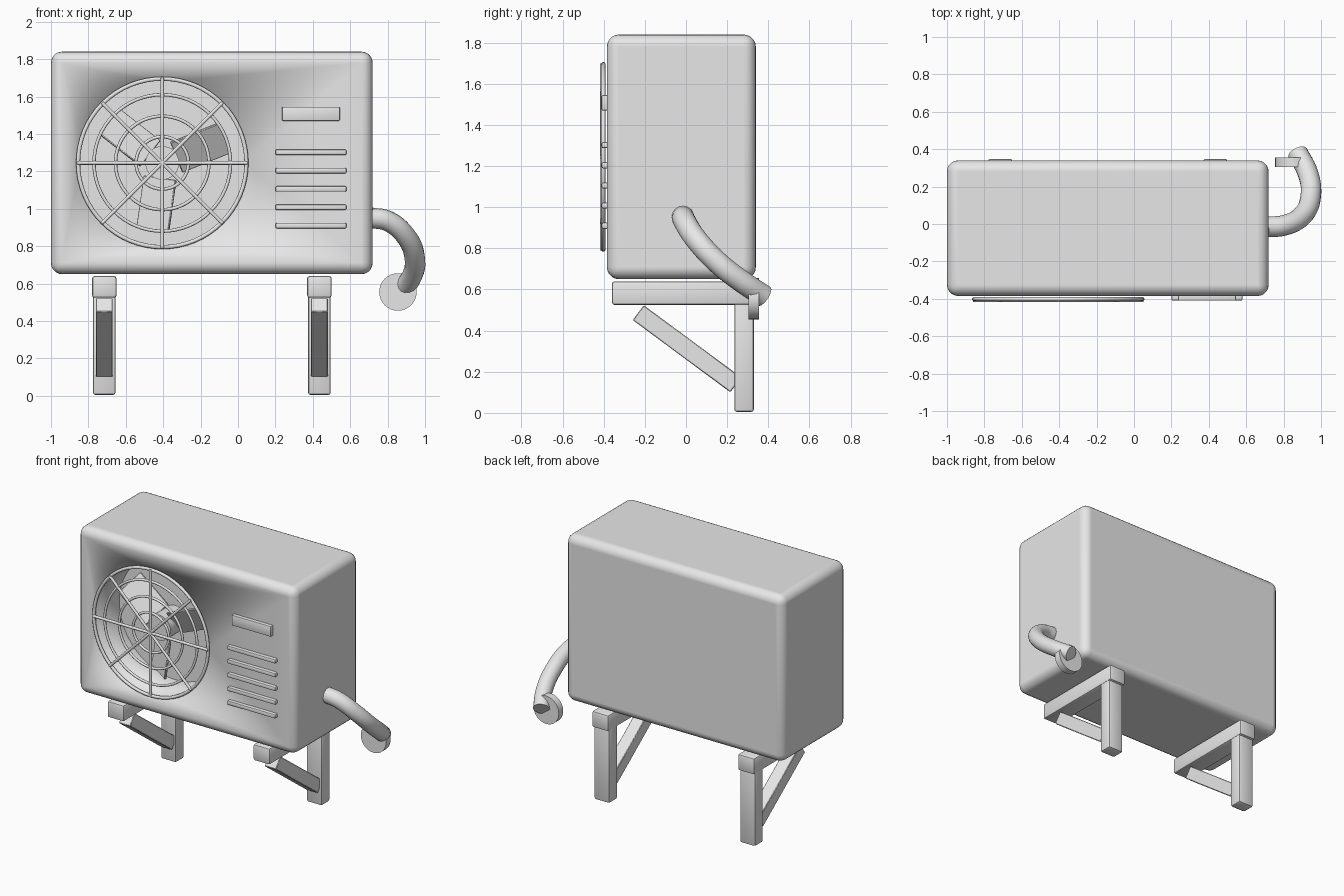
import bpy, bmesh, math
from mathutils import Vector, Matrix

cube = bpy.data.objects.get("Cube")
if cube:
    bpy.data.objects.remove(cube)

GREY = (0.8, 0.8, 0.8, 1)
mat = bpy.data.materials.new("light grey")
mat.use_nodes = True
mat.diffuse_color = GREY
mat.node_tree.nodes["Principled BSDF"].inputs["Base Color"].default_value = GREY

FRONT = -0.385          # front panel plane
BACK_OF_WELL = -0.13    # depth of the fan recess
FAN = Vector((-0.405, 0, 1.245))
WELL_R = 0.44


def finish(name, smooth=True):
    ob = bpy.context.object
    ob.name = ob.data.name = name
    ob.data.materials.append(mat)
    if smooth:
        bpy.ops.object.shade_smooth_by_angle(angle=math.radians(40))
    return ob


def box(name, lo, hi, bevel=0.012, segments=2):
    lo, hi = Vector(lo), Vector(hi)
    bpy.ops.mesh.primitive_cube_add(size=1, location=(lo + hi) / 2)
    ob = bpy.context.object
    bm = bmesh.new()
    bm.from_mesh(ob.data)
    bmesh.ops.scale(bm, vec=hi - lo, verts=bm.verts)
    bmesh.ops.bevel(bm, geom=bm.edges[:], offset=bevel, segments=segments,
                    profile=0.5, affect='EDGES')
    bm.to_mesh(ob.data)
    bm.free()
    return finish(name)


def rod(name, a, b, radius, sides=16):
    a, b = Vector(a), Vector(b)
    bpy.ops.mesh.primitive_cylinder_add(
        vertices=sides, radius=radius, depth=(b - a).length, location=(a + b) / 2,
        rotation=(b - a).to_track_quat('Z', 'Y').to_euler())
    return finish(name)


# Casing: rounded box with a round fan recess in the front panel
casing = box("casing", (-1, FRONT, 0.65), (0.72, 0.34, 1.84), 0.06, 5)
casing.data.transform(Matrix.Translation(casing.location))
casing.location = (0, 0, 0)
bm = bmesh.new()
bm.from_mesh(casing.data)
panel = min(bm.faces, key=lambda f: f.calc_center_median().y)
border = panel.edges[:]
bmesh.ops.delete(bm, geom=[panel], context='FACES_ONLY')
place = Matrix.Translation((FAN.x, FRONT, FAN.z)) @ Matrix.Rotation(math.pi / 2, 4, 'X')
circle = bmesh.ops.create_circle(bm, segments=48, radius=WELL_R, matrix=place)["verts"]
rim = list({e for v in circle for e in v.link_edges})
bmesh.ops.triangle_fill(bm, edges=border + rim, use_beauty=True, normal=(0, -1, 0))
wall = bmesh.ops.extrude_edge_only(bm, edges=rim)["geom"]
bmesh.ops.translate(bm, vec=(0, BACK_OF_WELL - FRONT, 0),
                    verts=[g for g in wall if isinstance(g, bmesh.types.BMVert)])
bmesh.ops.recalc_face_normals(bm, faces=bm.faces)
for f in bm.faces:
    f.smooth = True
for e in bm.edges:
    e.smooth = True
bm.to_mesh(casing.data)
bm.free()

# Flat sides stay flat, while the recess rim blends softly into the panel
me = casing.data
normals = [v.normal.copy() for v in me.vertices]
for p in me.polygons:
    if p.area > 0.5 and p.normal.y > -0.9:
        for i in p.vertices:
            normals[i] = p.normal.copy()
for v in me.vertices:
    from_axis = math.hypot(v.co.x - FAN.x, v.co.z - FAN.z)
    if abs(v.co.y - FRONT) < 0.001 and from_axis > WELL_R + 0.02:
        normals[v.index] = Vector((0, -1, 0))
me.normals_split_custom_set_from_vertices([tuple(n) for n in normals])

rod("recess_back", (FAN.x, BACK_OF_WELL, FAN.z), (FAN.x, BACK_OF_WELL + 0.01, FAN.z),
    WELL_R, 48)

# Fan: hub and three pitched blades
rod("fan_hub", (FAN.x, BACK_OF_WELL, FAN.z), (FAN.x, -0.31, FAN.z), 0.09, 32)
for k in range(3):
    blade = box(f"fan_blade_{k + 1}", (-0.14, -0.008, -0.1), (0.14, 0.008, 0.1), 0.004, 1)
    turn = math.radians(22 + 120 * k)
    blade.matrix_world = (Matrix.Translation((FAN.x, -0.24, FAN.z))
                          @ Matrix.Rotation(-turn, 4, 'Y')
                          @ Matrix.Translation((0.22, 0, 0))
                          @ Matrix.Rotation(math.radians(30), 4, 'X'))

# Grille: concentric rings and crossing bars
for k, radius in enumerate((0.45, 0.365, 0.25, 0.14)):
    bpy.ops.mesh.primitive_torus_add(
        major_segments=64, minor_segments=10, major_radius=radius,
        minor_radius=0.011 if k == 0 else 0.009,
        location=(FAN.x, -0.402, FAN.z), rotation=(math.pi / 2, 0, 0))
    finish(f"grille_ring_{k + 1}")
for k in range(4):
    a = math.pi * k / 4
    arm = Vector((math.cos(a), 0, math.sin(a))) * 0.455
    mid = Vector((FAN.x, -0.408, FAN.z))
    rod(f"grille_bar_{k + 1}", mid - arm, mid + arm, 0.01, 10)

# Control plate and vent slats
box("control_plate", (0.235, -0.41, 1.47), (0.545, -0.37, 1.545), 0.006)
for k in range(5):
    z = 1.302 - 0.098 * k
    box(f"vent_slat_{k + 1}", (0.2, -0.41, z - 0.015), (0.58, -0.37, z + 0.015), 0.008)

# Brackets: beam, rear post and diagonal strut on each side
for side, x in (("right", -0.715), ("left", 0.435)):
    box(f"{side}_beam", (x - 0.065, -0.36, 0.525), (x + 0.065, 0.348, 0.64))
    box(f"{side}_post", (x - 0.06, 0.235, 0.005), (x + 0.06, 0.33, 0.6))
    strut = box(f"{side}_strut", (-0.045, -0.295, -0.045), (0.045, 0.295, 0.045), 0.004, 1)
    strut.location = (x, 0.005, 0.312)
    strut.rotation_euler.x = -math.atan2(0.355, 0.48)

# Hose curving from the side to the rear
curve = bpy.data.curves.new("hose", 'CURVE')
curve.dimensions = '3D'
curve.bevel_depth = 0.055
curve.bevel_resolution = 6
curve.use_fill_caps = True
path = [(0.71, -0.015, 0.952), (0.8, -0.008, 0.935), (0.9, 0.045, 0.85),
        (0.945, 0.15, 0.735), (0.93, 0.27, 0.64), (0.875, 0.38, 0.567)]
spline = curve.splines.new('BEZIER')
spline.bezier_points.add(len(path) - 1)
for point, co in zip(spline.bezier_points, path):
    point.co = co
    point.handle_left_type = point.handle_right_type = 'AUTO'
hose = bpy.data.objects.new("hose", curve)
bpy.context.collection.objects.link(hose)
bpy.ops.object.select_all(action='DESELECT')
hose.select_set(True)
bpy.context.view_layer.objects.active = hose
bpy.ops.object.convert(target='MESH')
finish("hose")

# Wall flange around the hose end
rod("hose_flange", (0.855, 0.305, 0.555), (0.855, 0.355, 0.555), 0.1, 32)
